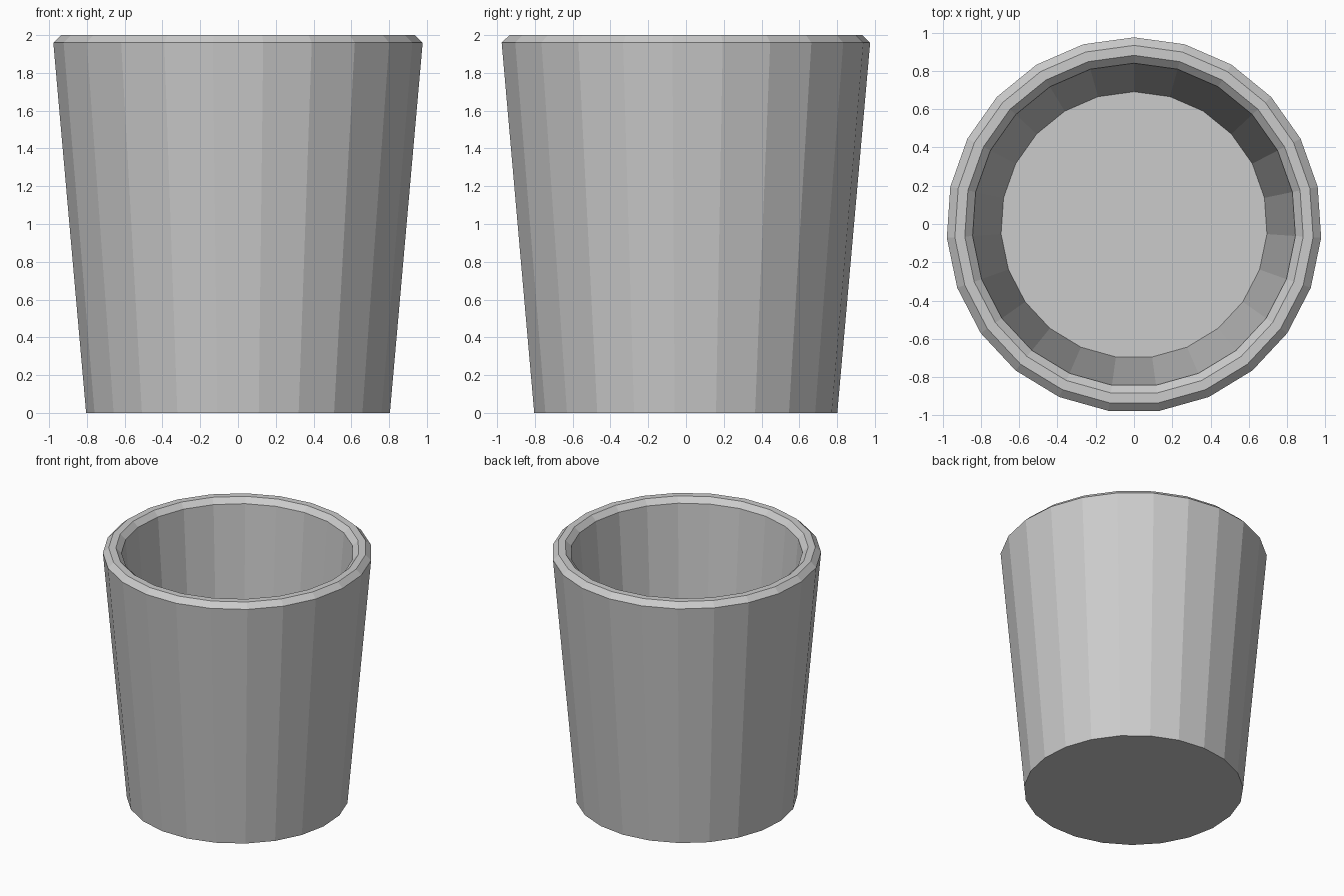
import bpy, bmesh, math

if "Cube" in bpy.data.objects:
    bpy.data.objects.remove(bpy.data.objects["Cube"])

SIDES = 23
Y_SHIFT = -0.005  # odd side count: recentres the bounds

# Profile (radius, height): outer wall, bevelled rim, inner wall, floor
PROFILE = [(0.806, 0.0), (0.98, 1.96), (0.938, 2.0),
           (0.886, 2.0), (0.845, 1.96), (0.696, 0.14)]

bm = bmesh.new()

# One ring of vertices per profile point, first vertex towards +y
rings = []
for r, z in PROFILE:
    ring = []
    for i in range(SIDES):
        a = math.pi / 2 + 2 * math.pi * i / SIDES
        ring.append(bm.verts.new((r * math.cos(a), r * math.sin(a) + Y_SHIFT, z)))
    rings.append(ring)

# Walls and rim
for lower, upper in zip(rings, rings[1:]):
    for i in range(SIDES):
        j = (i + 1) % SIDES
        bm.faces.new((lower[i], lower[j], upper[j], upper[i]))

# Underside and inner floor
bm.faces.new(rings[0][::-1])
bm.faces.new(rings[-1])
bmesh.ops.recalc_face_normals(bm, faces=bm.faces[:])

mesh = bpy.data.meshes.new("cup")
bm.to_mesh(mesh)
bm.free()
cup = bpy.data.objects.new("cup", mesh)
bpy.context.collection.objects.link(cup)
